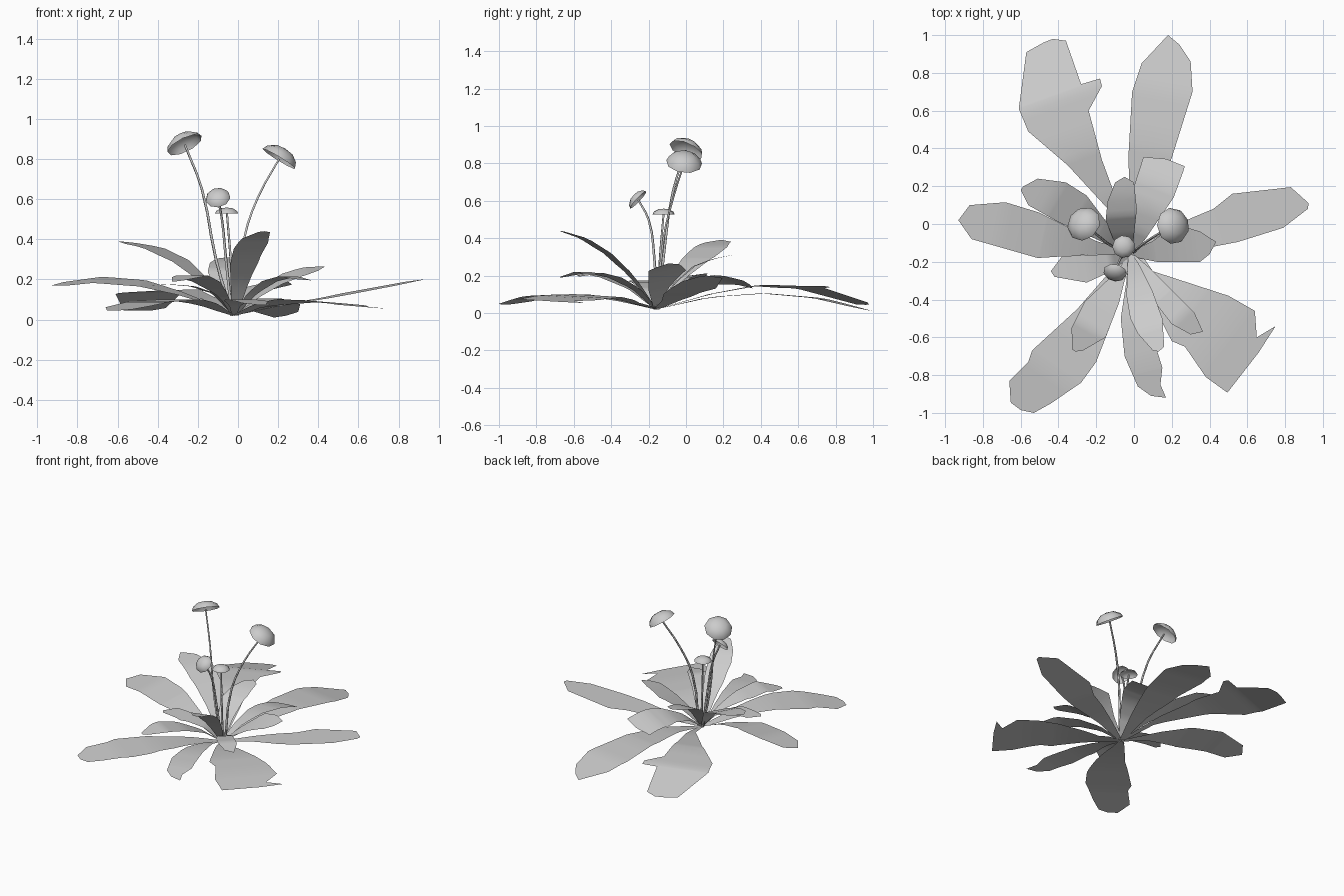
import bpy, bmesh, math
from mathutils import Vector

CROWN = Vector((-0.02, -0.16))


def finish(bm, name):
    bmesh.ops.remove_doubles(bm, verts=bm.verts, dist=0.0005)
    me = bpy.data.meshes.new(name)
    bm.to_mesh(me)
    bm.free()
    for p in me.polygons:
        p.use_smooth = True
    ob = bpy.data.objects.new(name, me)
    bpy.context.collection.objects.link(ob)
    return ob


def lerp_at(table, s):
    for (s0, v0), (s1, v1) in zip(table, table[1:]):
        if s <= s1:
            return v0 + (v1 - v0) * (s - s0) / max(s1 - s0, 1e-6)
    return table[-1][1]


def leaf(name, tip, left, right, heights, roll=0.0):
    """Single-sided blade: two plan edges lofted along the base-to-tip axis."""
    axis = Vector(tip) - CROWN
    length = axis.length
    axis.normalize()
    side = Vector((-axis.y, axis.x))

    def edge(points, sign):
        out = [(0.0, 0.012 * sign)]
        for p in points:
            d = Vector(p) - CROWN
            out.append((min(d.dot(axis), length - 0.002), d.dot(side)))
        return sorted(out) + [(length, 0.0)]

    le, re = edge(left, 1), edge(right, -1)
    stations = sorted({round(s, 4) for s, _ in le + re} | {length * i / 10 for i in range(11)})
    hs = [(length * i / (len(heights) - 1), h) for i, h in enumerate(heights)]
    bm = bmesh.new()
    prev = None
    for s in stations:
        wl, wr = lerp_at(le, s), lerp_at(re, s)
        row = []
        for w in (wl, (wl + wr) / 2, wr):
            p = CROWN + axis * s + side * w
            row.append(bm.verts.new((p.x, p.y, max(0, lerp_at(hs, s) + roll * w))))
        if prev:
            for i in (0, 1):
                bm.faces.new((prev[i + 1], row[i + 1], row[i], prev[i]))
        prev = row
    return finish(bm, name)


def flower(name, path, axis, radius, depth):
    """Thin curved stem carrying a shallow faceted dome."""
    cu = bpy.data.curves.new(name + "_stem", 'CURVE')
    cu.dimensions = '3D'
    cu.bevel_depth = 0.007
    cu.bevel_resolution = 0
    cu.resolution_u = 3
    sp = cu.splines.new('BEZIER')
    sp.bezier_points.add(len(path) - 1)
    for i, (bp, co) in enumerate(zip(sp.bezier_points, path)):
        bp.co = co
        bp.handle_left_type = bp.handle_right_type = 'AUTO'
        bp.radius = 1.2 - 0.5 * i / len(path)
    bpy.context.collection.objects.link(bpy.data.objects.new(name + "_stem", cu))

    bm = bmesh.new()
    rings = []
    for r, h in ((1, 0), (0.88, 0.45), (0.5, 0.88)):
        rings.append([bm.verts.new((radius * r * math.cos(a), radius * r * math.sin(a), depth * h))
                      for a in (math.tau * i / 9 for i in range(9))])
    top = bm.verts.new((0, 0, depth))
    for i in range(9):
        j = (i + 1) % 9
        for a, b in zip(rings, rings[1:]):
            bm.faces.new((a[i], a[j], b[j], b[i]))
        bm.faces.new((rings[-1][i], rings[-1][j], top))
    head = finish(bm, name + "_head")
    head.location = path[-1]
    head.rotation_euler = Vector(axis).to_track_quat('Z', 'Y').to_euler()


# Outer, low-lying leaves
leaf("leaf_back_left", (-0.43, 0.98),
     [(-0.12, 0.06), (-0.35, 0.31), (-0.56, 0.49), (-0.61, 0.61), (-0.57, 0.91), (-0.49, 0.985)],
     [(-0.10, 0.15), (-0.17, 0.34), (-0.24, 0.60), (-0.17, 0.73), (-0.18, 0.77), (-0.28, 0.74), (-0.36, 0.97)],
     [0.02, 0.10, 0.15, 0.14, 0.045], -0.03)
leaf("leaf_back", (0.18, 1.0),
     [(-0.02, 0.1), (-0.03, 0.35), (-0.01, 0.70), (0.04, 0.85)],
     [(0.06, 0.0), (0.2, 0.35), (0.31, 0.70), (0.30, 0.86), (0.24, 0.95)],
     [0.02, 0.085, 0.105, 0.08, 0.01])
leaf("leaf_right", (0.925, 0.11),
     [(0.15, -0.05), (0.30, 0.03), (0.42, 0.08), (0.52, 0.16), (0.83, 0.195)],
     [(0.2, -0.13), (0.42, -0.12), (0.55, -0.095), (0.79, -0.02), (0.92, 0.08)],
     [0.02, 0.07, 0.11, 0.155, 0.2])
leaf("leaf_left", (-0.93, 0.02),
     [(-0.2, -0.16), (-0.51, -0.18), (-0.86, -0.08)],
     [(-0.2, -0.09), (-0.5, 0.06), (-0.68, 0.115), (-0.87, 0.1)],
     [0.02, 0.12, 0.18, 0.195, 0.17], -0.13)
leaf("leaf_front_left", (-0.6, -0.985),
     [(-0.06, -0.30), (-0.13, -0.55), (-0.2, -0.73), (-0.28, -0.84), (-0.44, -0.95), (-0.53, -1.0)],
     [(-0.1, -0.22), (-0.3, -0.45), (-0.54, -0.67), (-0.56, -0.73), (-0.66, -0.83), (-0.67, -0.97)],
     [0.02, 0.075, 0.1, 0.09, 0.045])
leaf("leaf_front", (0.17, -0.92),
     [(0.01, -0.3), (0.1, -0.6), (0.15, -0.76), (0.14, -0.85)],
     [(-0.04, -0.3), (-0.07, -0.5), (-0.05, -0.7), (0.02, -0.86), (0.09, -0.91)],
     [0.02, 0.08, 0.1, 0.095, 0.07])
leaf("leaf_front_right", (0.66, -0.68),
     [(0.06, -0.19), (0.1, -0.25), (0.5, -0.38), (0.64, -0.46), (0.75, -0.54), (0.65, -0.6)],
     [(0.05, -0.33), (0.2, -0.62), (0.27, -0.65), (0.38, -0.81), (0.53, -0.92)],
     [0.02, 0.07, 0.09, 0.085, 0.06], -0.05)

# Inner, raised leaves
leaf("inner_leaf_back_left", (-0.6, 0.18),
     [(-0.2, -0.08), (-0.4, 0.01), (-0.56, 0.1)],
     [(-0.1, -0.05), (-0.25, 0.15), (-0.36, 0.22), (-0.51, 0.24), (-0.59, 0.2)],
     [0.02, 0.18, 0.29, 0.36, 0.39])
leaf("inner_leaf_back", (-0.05, 0.25),
     [(-0.11, -0.08), (-0.15, 0.02), (-0.14, 0.12), (-0.1, 0.22)],
     [(0.0, -0.06), (0.015, 0.08), (0.0, 0.22)],
     [0.02, 0.16, 0.25, 0.29, 0.31])
leaf("inner_leaf_back_right", (0.17, 0.345),
     [(-0.01, -0.03), (0.0, 0.2), (0.05, 0.355)],
     [(0.06, -0.08), (0.21, 0.14), (0.28, 0.33)],
     [0.02, 0.12, 0.17, 0.18, 0.15], -0.22)
leaf("inner_leaf_right", (0.435, -0.095),
     [(0.1, -0.09), (0.22, 0.0), (0.35, -0.04)],
     [(0.12, -0.2), (0.35, -0.2), (0.4, -0.16)],
     [0.02, 0.12, 0.19, 0.24, 0.265], 0.2)
leaf("inner_leaf_left", (-0.44, -0.25),
     [(-0.12, -0.25), (-0.25, -0.31), (-0.42, -0.28)],
     [(-0.12, -0.16), (-0.38, -0.17)],
     [0.02, 0.13, 0.165, 0.175, 0.17])
leaf("inner_leaf_front_left", (-0.31, -0.675),
     [(-0.05, -0.3), (-0.08, -0.42), (-0.15, -0.6), (-0.27, -0.67)],
     [(-0.08, -0.24), (-0.26, -0.41), (-0.33, -0.55), (-0.33, -0.665)],
     [0.02, 0.13, 0.19, 0.22, 0.19])
leaf("inner_leaf_front", (0.13, -0.675),
     [(0.03, -0.22), (0.1, -0.36), (0.15, -0.5), (0.16, -0.65)],
     [(-0.04, -0.38), (-0.02, -0.5), (0.02, -0.58), (0.1, -0.67)],
     [0.02, 0.2, 0.32, 0.4, 0.44])
leaf("inner_leaf_front_right", (0.365, -0.57),
     [(0.08, -0.23), (0.2, -0.35), (0.32, -0.47)],
     [(0.04, -0.28), (0.13, -0.44), (0.2, -0.53), (0.3, -0.585)],
     [0.02, 0.13, 0.19, 0.215, 0.195])

# Flowers
flower("tall_flower_left",
       [(-0.03, -0.15, 0.02), (-0.11, -0.12, 0.3), (-0.18, -0.07, 0.65), (-0.265, 0.0, 0.87)],
       (-0.4, 0.35, 0.8), 0.095, 0.055)
flower("tall_flower_right",
       [(0.0, -0.15, 0.02), (0.03, -0.12, 0.4), (0.1, -0.07, 0.61), (0.205, -0.01, 0.8)],
       (0.52, 0.1, 0.85), 0.097, 0.06)
flower("short_flower_front",
       [(-0.03, -0.155, 0.02), (-0.06, -0.17, 0.3), (-0.08, -0.2, 0.5), (-0.1, -0.255, 0.605)],
       (-0.15, -0.7, 0.65), 0.063, 0.035)
flower("short_flower_middle",
       [(-0.02, -0.15, 0.02), (-0.035, -0.14, 0.28), (-0.055, -0.12, 0.528)],
       (0, 0, 1), 0.06, 0.03)
